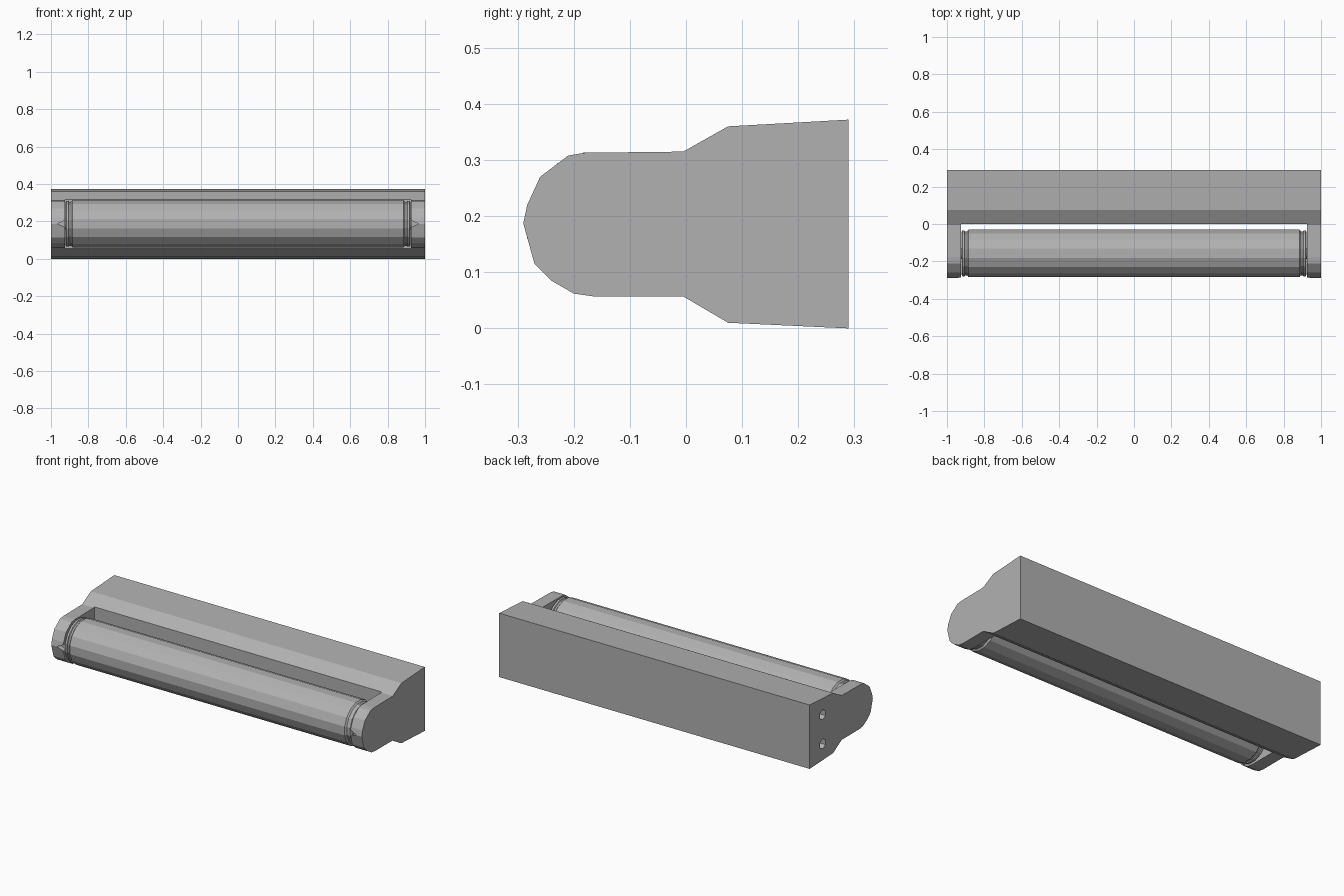
import bpy, bmesh, math
from mathutils import Vector

if "Cube" in bpy.data.objects:
    bpy.data.objects.remove(bpy.data.objects["Cube"])

grey = bpy.data.materials.new("dark_grey")
grey.diffuse_color = (0.44, 0.44, 0.44, 1)
grey.use_nodes = True
grey.node_tree.nodes["Principled BSDF"].inputs["Base Color"].default_value = grey.diffuse_color


def make_object(name, bm):
    bmesh.ops.recalc_face_normals(bm, faces=bm.faces[:])
    mesh = bpy.data.meshes.new(name)
    bm.to_mesh(mesh)
    bm.free()
    mesh.materials.append(grey)
    obj = bpy.data.objects.new(name, mesh)
    bpy.context.collection.objects.link(obj)
    return obj


def prism(name, points, offset):
    """Extrude a flat outline along the offset."""
    bm = bmesh.new()
    face = bm.faces.new([bm.verts.new(p) for p in points])
    new = bmesh.ops.extrude_face_region(bm, geom=[face], use_keep_orig=True)["geom"]
    bmesh.ops.translate(bm, vec=Vector(offset),
                        verts=[g for g in new if isinstance(g, bmesh.types.BMVert)])
    return make_object(name, bm)


def lathe_x(name, profile, y, z, sides):
    """Revolve (x, radius) pairs around an axis along x."""
    bm = bmesh.new()
    rings = []
    for x, r in profile:
        rings.append([bm.verts.new((x, y + r * math.cos(a), z + r * math.sin(a)))
                      for a in (2 * math.pi * (i + 0.5) / sides for i in range(sides))])
    for a, b in zip(rings, rings[1:]):
        for i in range(sides):
            j = (i + 1) % sides
            bm.faces.new((a[i], a[j], b[j], b[i]))
    bm.faces.new(rings[0])
    bm.faces.new(rings[-1])
    return make_object(name, bm)


def cut(target, cutter):
    mod = target.modifiers.new("cut", 'BOOLEAN')
    mod.operation = 'DIFFERENCE'
    mod.solver = 'EXACT'
    mod.object = cutter
    bpy.context.view_layer.objects.active = target
    bpy.ops.object.modifier_apply(modifier=mod.name)
    bpy.data.objects.remove(cutter)


# Housing: side outline with the rounded end arms
outline = [(0.29, 0), (0.29, 0.372), (0.075, 0.36), (-0.005, 0.315), (-0.18, 0.313),
           (-0.21, 0.308), (-0.26, 0.27), (-0.283, 0.22), (-0.29, 0.187), (-0.27, 0.115),
           (-0.24, 0.085), (-0.2, 0.062), (-0.165, 0.057), (-0.005, 0.057), (0.075, 0.01)]
housing = prism("housing", [(-1, y, z) for y, z in outline], (2, 0, 0))

# Open window between the arms for the tube
cut(housing, prism("window_cutter",
                   [(-0.925, y, z) for y, z in ((-0.5, -0.2), (0, -0.2), (0, 0.6), (-0.5, 0.6))],
                   (1.85, 0, 0)))

# Small wedge notches at the front of both arms
for s in (-1, 1):
    cut(housing, prism("notch_cutter",
                       [(s * 0.915, -0.32, 0.165), (s * 0.915, -0.32, 0.21), (s * 0.965, -0.32, 0.187)],
                       (0, 0.06, 0)))

# Two holes in the left end
for z in (0.10, 0.27):
    cut(housing, lathe_x("hole_cutter", [(-1.1, 0.029), (-0.94, 0.029)], 0.17, z, 6))

# Tube with grooved collars at both ends
half = [(0.885, 0.129), (0.893, 0.120), (0.903, 0.120), (0.906, 0.125),
        (0.918, 0.125), (0.923, 0.115), (0.923, 0.03), (0.94, 0.03)]
profile = [(-x, r) for x, r in reversed(half)] + half
lathe_x("tube", profile, -0.157, 0.187, 16)
